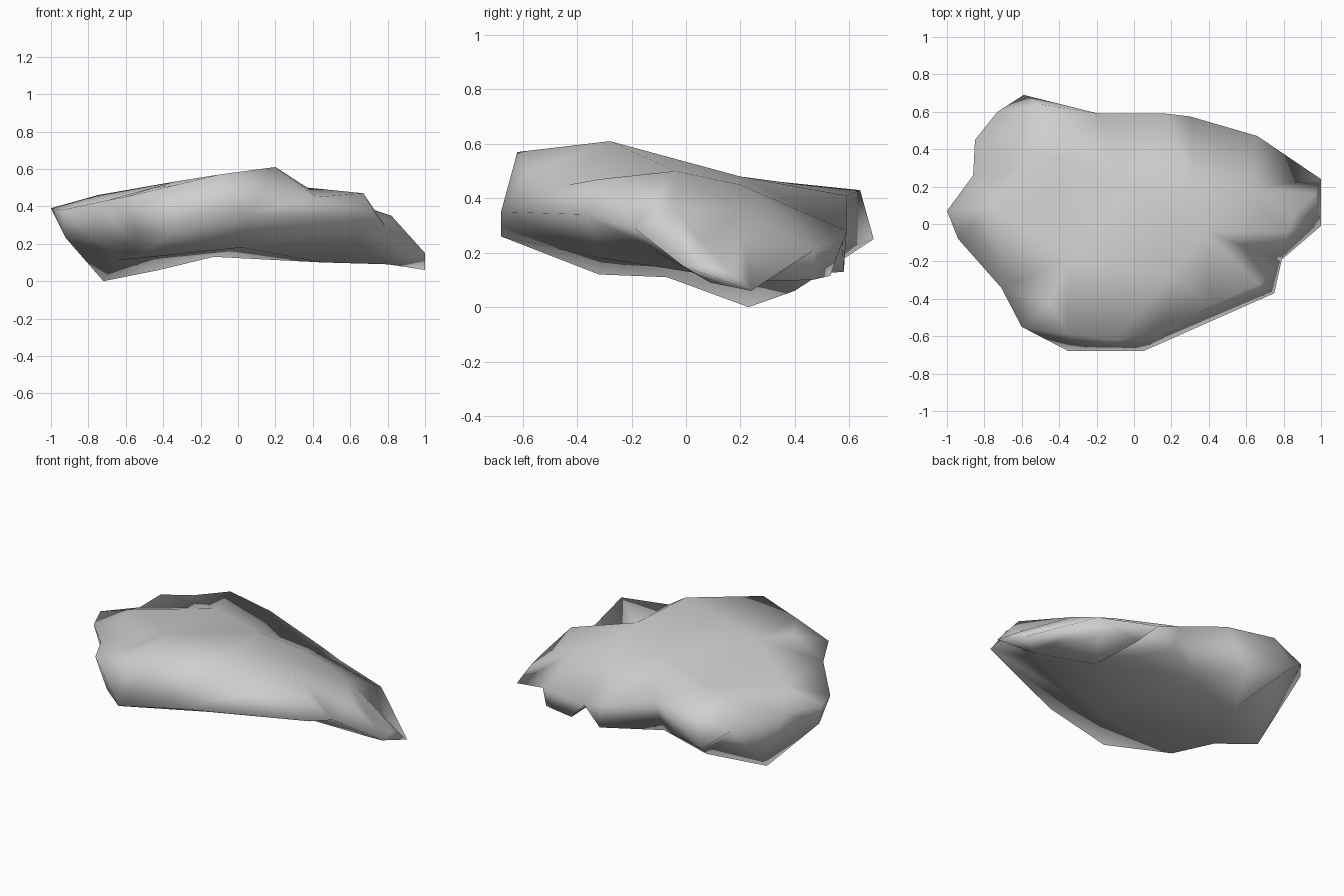
import bpy
import bmesh
from mathutils import Vector
from mathutils.geometry import delaunay_2d_cdt

# Remove the default cube only
default_cube = bpy.data.objects.get("Cube")
if default_cube:
    bpy.data.objects.remove(default_cube, do_unlink=True)


def flat_colour(name, colour):
    """One plain material with matching viewport and render colour."""
    material = bpy.data.materials.new(name)
    material.use_nodes = True
    material.diffuse_color = colour
    shader = material.node_tree.nodes["Principled BSDF"]
    shader.inputs["Base Color"].default_value = colour
    shader.inputs["Roughness"].default_value = 0.9
    return material


# Ragged outer rim of the slab, counter-clockwise from the right tip
rim = [
    (1, .24, .06), (.66, .47, .21), (.3, .575, .24), (.17, .59, .28),
    (-.19, .59, .41), (-.59, .69, .25), (-.73, .6, .36), (-.85, .45, .39),
    (-.86, .26, .38), (-1, .07, .39), (-.94, -.08, .38), (-.71, -.34, .43),
    (-.6, -.55, .45), (-.35, -.68, .26), (.05, -.68, .35), (.75, -.37, .34),
    (.79, -.19, .29), (1, -.01, .15),
]

# Gentle humps of the weathered top
top_humps = [
    (.2, -.28, .61), (-.1, -.62, .57), (.37, -.04, .5), (.67, -.32, .47),
    (-.75, .1, .46), (-.5, .64, .43), (0, .2, .48), (-.35, -.2, .53),
    (-.4, .35, .46), (.32, .2, .45), (.82, -.04, .35), (.42, -.43, .45),
    (.62, .19, .35), (.86, .06, .24), (-.45, -.42, .5), (.97, .16, .14),
    (-.35, -.59, .51), (.15, -.58, .5),
]

# Low points of the underside
under_humps = [
    (-.72, .23, 0), (-.55, -.32, .12), (.02, -.31, .18), (.62, -.12, .21),
    (-.13, .4, .13), (.64, .465, .1), (-.65, -.07, .11), (.45, .2, .1),
    (-.92, 0, .23), (-.42, .4, .06), (-.36, .57, .21), (-.54, -.52, .25),
    (-.78, -.2, .24), (.19, .58, .13), (.42, .53, .115), (.8, .09, .09),
]


def add_sheet(mesh, rim_verts, humps, facing_up):
    """Triangulate one side of the slab between the shared rim and humps."""
    verts = rim_verts + [mesh.verts.new(point) for point in humps]
    flat_points = [Vector(vert.co[:2]) for vert in verts]
    outline = list(range(len(rim_verts)))
    result = delaunay_2d_cdt(flat_points, [], [outline], 1, 1e-5)
    triangles, sources = result[2], result[3]
    for triangle in triangles:
        corners = [verts[sources[index][0]] for index in triangle]
        if not facing_up:
            corners.reverse()
        mesh.faces.new(corners)


# Join both sheets into a single closed stone
stone = bmesh.new()
rim_verts = [stone.verts.new(point) for point in rim]
add_sheet(stone, rim_verts, top_humps, True)
add_sheet(stone, rim_verts, under_humps, False)
bmesh.ops.recalc_face_normals(stone, faces=stone.faces)
for face in stone.faces:
    face.smooth = True

stone_mesh = bpy.data.meshes.new("flat_rock")
stone.to_mesh(stone_mesh)
stone.free()
stone_mesh.materials.append(flat_colour("stone grey", (.62, .62, .62, 1)))
flat_rock = bpy.data.objects.new("flat_rock", stone_mesh)
bpy.context.collection.objects.link(flat_rock)
